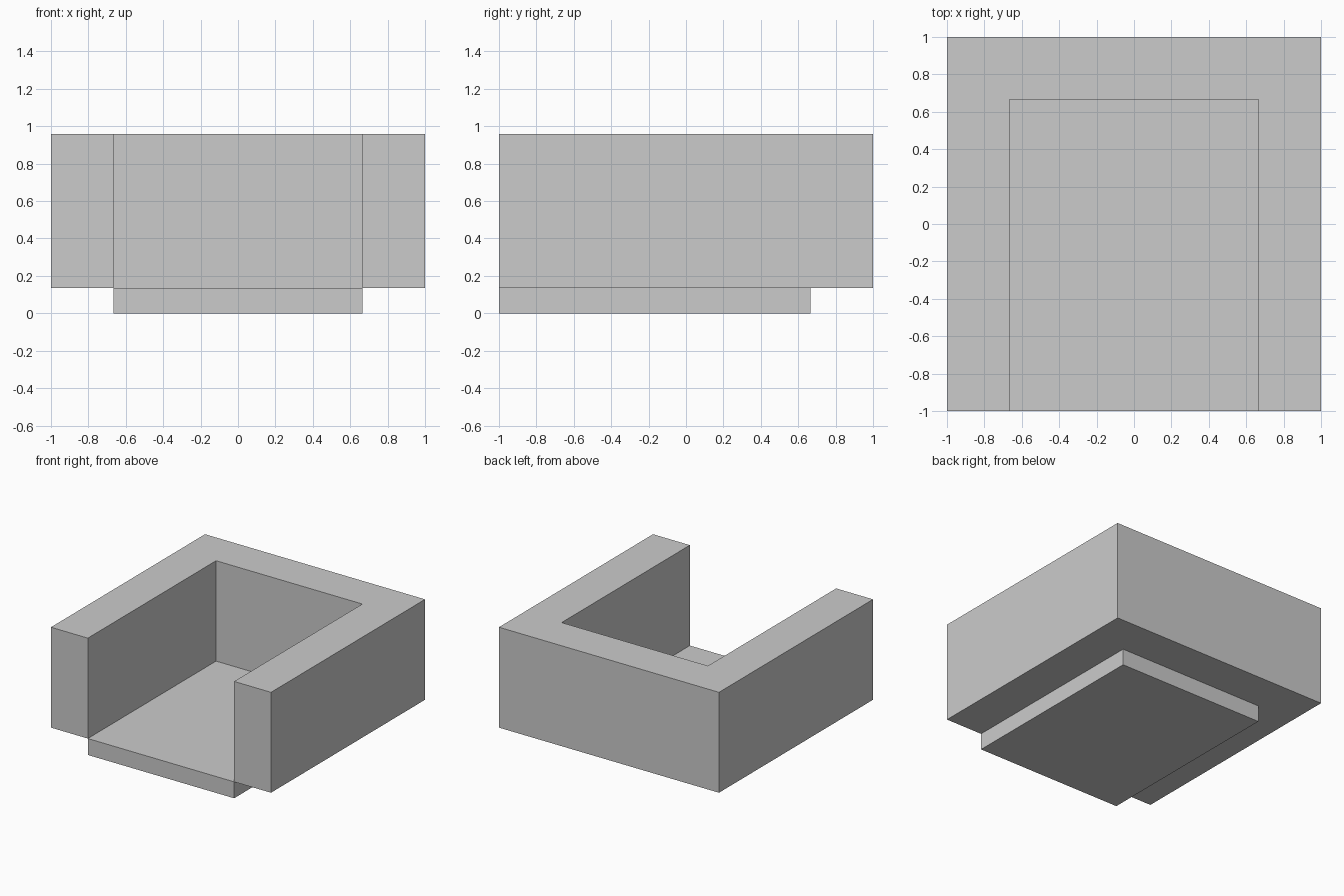
import bpy, bmesh

if "Cube" in bpy.data.objects:
    bpy.data.objects.remove(bpy.data.objects["Cube"])


def extruded(name, outline, z0, z1):
    """Closed solid from a flat outline (counter-clockwise) raised from z0 to z1."""
    bm = bmesh.new()
    face = bm.faces.new([bm.verts.new((x, y, z0)) for x, y in outline])
    raised = bmesh.ops.extrude_face_region(bm, geom=[face], use_keep_orig=True)
    verts = [g for g in raised["geom"] if isinstance(g, bmesh.types.BMVert)]
    bmesh.ops.translate(bm, verts=verts, vec=(0, 0, z1 - z0))
    bmesh.ops.recalc_face_normals(bm, faces=bm.faces)
    mesh = bpy.data.meshes.new(name)
    bm.to_mesh(mesh)
    bm.free()
    obj = bpy.data.objects.new(name, mesh)
    bpy.context.collection.objects.link(obj)
    return obj


OUTER, INNER = 1.0, 0.665
FLOOR_TOP, WALL_TOP = 0.135, 0.96

# U-shaped wall, open at the front
right_half = [(OUTER, OUTER), (OUTER, -OUTER), (INNER, -OUTER), (INNER, INNER)]
left_half = [(-x, y) for x, y in reversed(right_half)]
extruded("surround_wall", right_half + left_half, FLOOR_TOP, WALL_TOP)

# Floor slab filling the opening, just below the wall
slab = [(-INNER, -OUTER), (INNER, -OUTER), (INNER, INNER), (-INNER, INNER)]
extruded("floor_slab", slab, 0.0, FLOOR_TOP)
